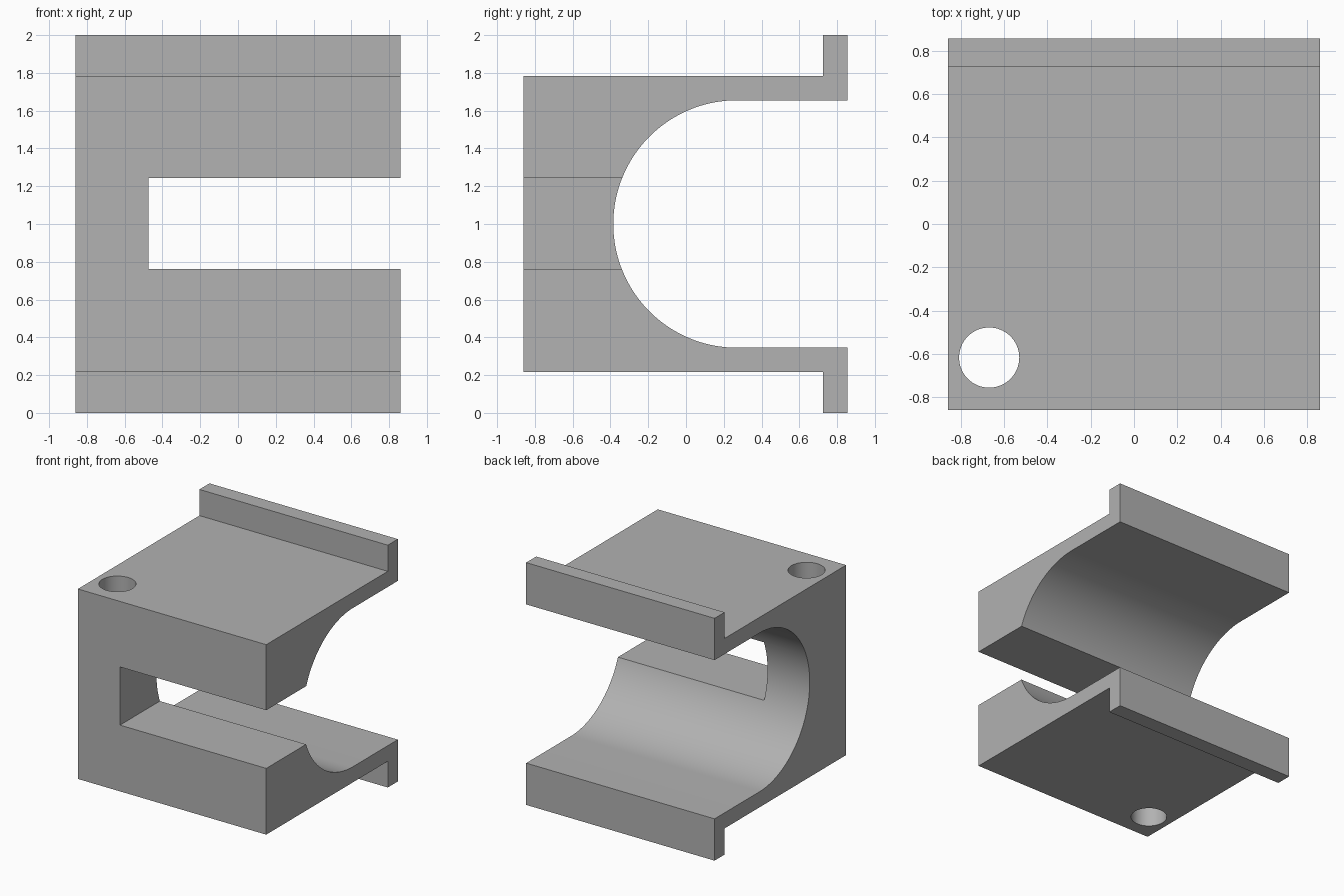
import bpy
import bmesh
import math
from mathutils import Matrix

default_cube = bpy.data.objects.get("Cube")
if default_cube:
    bpy.data.objects.remove(default_cube, do_unlink=True)

HALF = 0.86          # half width and depth
MID = 1.0            # height of the mirror plane

# Single grey material
grey = bpy.data.materials.new("plain grey")
grey.use_nodes = True
colour = (0.445, 0.445, 0.445, 1)
grey.diffuse_color = colour
grey.node_tree.nodes["Principled BSDF"].inputs["Base Color"].default_value = colour


def make_object(name, bm):
    bmesh.ops.recalc_face_normals(bm, faces=bm.faces)
    mesh = bpy.data.meshes.new(name)
    bm.to_mesh(mesh)
    bm.free()
    mesh.materials.append(grey)
    obj = bpy.data.objects.new(name, mesh)
    bpy.context.collection.objects.link(obj)
    return obj


def extrude_profile(name, points, x0, x1):
    """Sweep a (y, z) outline along x."""
    bm = bmesh.new()
    face = bm.faces.new([bm.verts.new((x0, y, z)) for y, z in points])
    swept = bmesh.ops.extrude_face_region(bm, geom=[face])["geom"]
    verts = [v for v in swept if isinstance(v, bmesh.types.BMVert)]
    bmesh.ops.translate(bm, verts=verts, vec=(x1 - x0, 0, 0))
    return make_object(name, bm)


# Outline of the upper half: front wall, deck, raised lip, then the round bore
upper = [(-HALF, 0.784), (0.725, 0.784), (0.725, 1.0), (0.856, 1.0), (0.856, 0.655)]
radius, centre_y, steps = 0.655, 0.27, 32
for i in range(steps):
    a = math.pi / 2 * (1 + i / steps)
    upper.append((centre_y + radius * math.cos(a), radius * math.sin(a)))
tip = [(centre_y - radius, 0)]
lower = [(y, -z) for y, z in reversed(upper)]
outline = [(y, MID + z) for y, z in upper + tip + lower]
bracket = extrude_profile("bracket_body", outline, -HALF, HALF)

# Side slot, open towards the left
slot = extrude_profile("slot_cutter",
                       [(-1.2, 0.763), (0, 0.763), (0, 1.243), (-1.2, 1.243)],
                       -0.475, 1.2)

# Vertical through hole in the front corner
bm = bmesh.new()
bmesh.ops.create_cone(bm, cap_ends=True, segments=64, radius1=0.139, radius2=0.139,
                      depth=3, matrix=Matrix.Translation((-0.669, -0.617, MID)))
hole = make_object("hole_cutter", bm)

# Cut, then drop the cutters
bpy.ops.object.select_all(action='DESELECT')
bracket.select_set(True)
bpy.context.view_layer.objects.active = bracket
for cutter in (slot, hole):
    cutter.hide_render = True
    mod = bracket.modifiers.new(cutter.name, 'BOOLEAN')
    mod.operation = 'DIFFERENCE'
    mod.solver = 'EXACT'
    mod.object = cutter
    bpy.ops.object.modifier_apply(modifier=mod.name)
    bpy.data.objects.remove(cutter, do_unlink=True)

bpy.ops.object.shade_smooth_by_angle(angle=math.radians(20))
